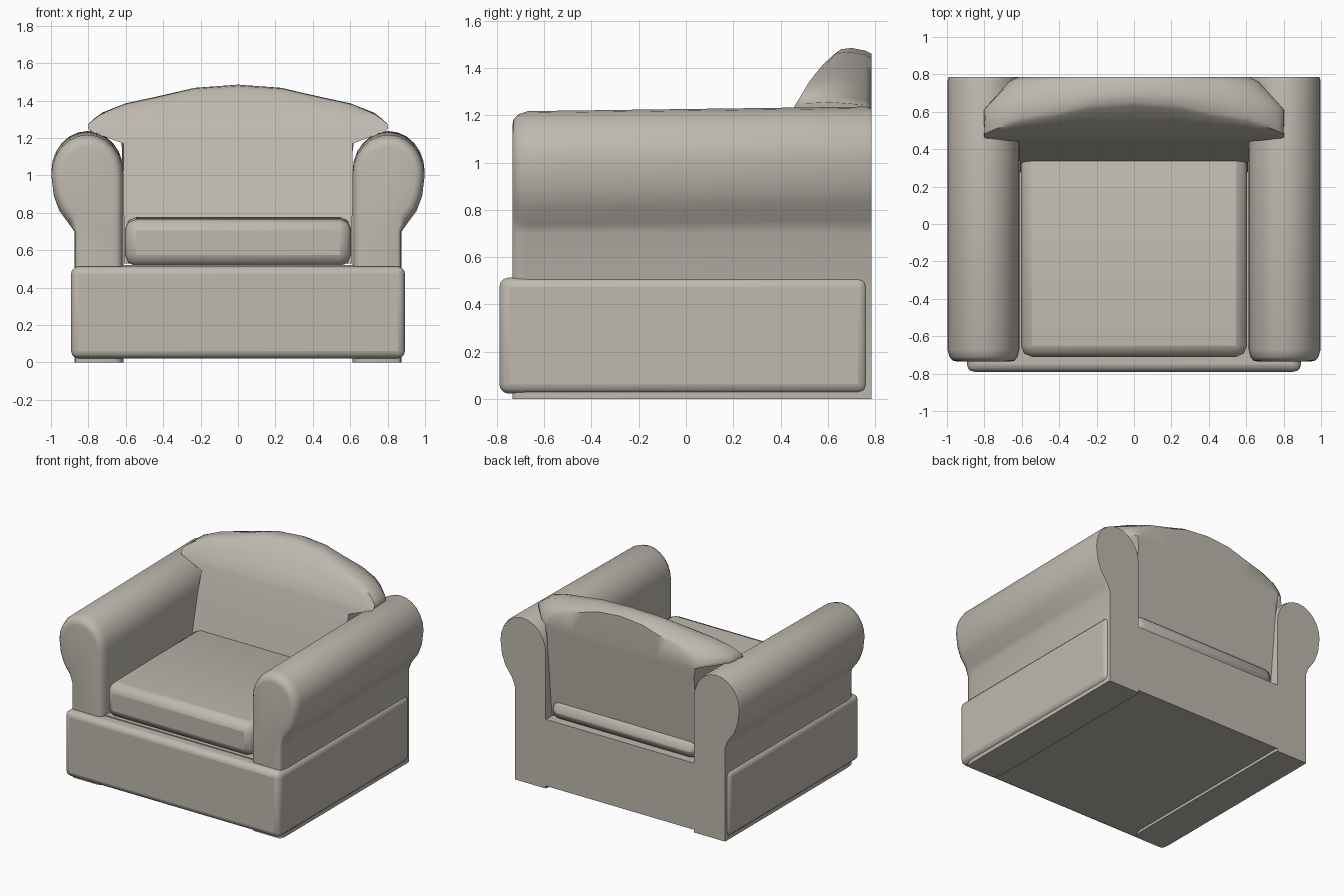
import bpy, bmesh, math

cube = bpy.data.objects.get("Cube")
if cube:
    bpy.data.objects.remove(cube, do_unlink=True)

fabric = bpy.data.materials.new("warm grey fabric")
fabric.use_nodes = True
colour = (0.52, 0.485, 0.43, 1)
fabric.diffuse_color = colour
fabric.node_tree.nodes["Principled BSDF"].inputs["Base Color"].default_value = colour


def finish(name, bm, bevel=0, segments=3, angle=40):
    """Turn a bmesh into a smooth shaded object with optional soft edges."""
    bmesh.ops.recalc_face_normals(bm, faces=bm.faces)
    mesh = bpy.data.meshes.new(name)
    bm.to_mesh(mesh)
    bm.free()
    mesh.materials.append(fabric)
    obj = bpy.data.objects.new(name, mesh)
    bpy.context.collection.objects.link(obj)
    bpy.ops.object.select_all(action='DESELECT')
    obj.select_set(True)
    bpy.context.view_layer.objects.active = obj
    if bevel:
        mod = obj.modifiers.new("soft edges", 'BEVEL')
        mod.width, mod.segments = bevel, segments
        mod.limit_method = 'ANGLE'
        mod.angle_limit = math.radians(50)
    bpy.ops.object.shade_smooth_by_angle(angle=math.radians(angle))
    return obj


def box(name, low, high, bevel=0, segments=3):
    bm = bmesh.new()
    bmesh.ops.create_cube(bm, size=1)
    for v in bm.verts:
        v.co = [a + (c + 0.5) * (b - a) for a, b, c in zip(low, high, v.co)]
    return finish(name, bm, bevel, segments)


def loft(bm, rings):
    """Skin closed rings of equal length and cap both ends."""
    rows = [[bm.verts.new(p) for p in ring] for ring in rings]
    n = len(rows[0])
    for a, b in zip(rows, rows[1:]):
        for i in range(n):
            bm.faces.new((a[i], a[(i + 1) % n], b[(i + 1) % n], b[i]))
    bm.faces.new(rows[0])
    bm.faces.new(rows[-1])


def interp(table, x):
    """Read a value between the points of a small table."""
    for (x0, y0), (x1, y1) in zip(table, table[1:]):
        if x <= x1:
            return y0 + (y1 - y0) * max(0, (x - x0) / (x1 - x0))
    return table[-1][1]


# Base: flat backed core with a padded plinth around it
box("base_core", (-0.63, -0.7, 0.02), (0.63, 0.785, 0.52))
box("base_padding", (-0.893, -0.79, 0.022), (0.893, 0.768, 0.513), 0.04)

# Seat cushion, a little thicker at the back
bm = bmesh.new()
bmesh.ops.create_cube(bm, size=1)
for v in bm.verts:
    x, y, z = v.co
    v.co = (x * 1.21, 0.76 if y > 0 else -0.71,
            0.515 if z < 0 else (0.64 if y > 0 else 0.765))
# level top as far as the backrest, then falling away behind it
bmesh.ops.bisect_plane(bm, geom=bm.verts[:] + bm.edges[:] + bm.faces[:],
                       plane_co=(0, 0.45, 0), plane_no=(0, 1, 0))
for v in bm.verts:
    if abs(v.co.y - 0.45) < 0.01 and v.co.z > 0.6:
        v.co.z = 0.778
finish("seat_cushion", bm, 0.06, 2)

# Rolled arms: one upright panel outline with a scroll on top
panel = [(0.875, 0), (0.875, 0.7), (0.9, 0.755), (0.955, 0.83), (0.985, 0.91)]
scroll = [(0.805 + 0.193 * math.cos(math.radians(a)),
           1.02 + 0.217 * math.sin(math.radians(a))) for a in range(0, 181, 15)]
outline = panel + scroll + [(0.612, 0.6), (0.612, 0)]


def arm_ring(side, y, inset):
    """Arm section, pulled in toward its middle near the front."""
    ring = []
    for x, z in outline:
        nx = x + (0.795 - x) * inset
        nz = z + (1.0 - z) * inset if z > 0.72 else z
        if z > 0.72:
            nz -= 0.02 * (0.785 - y) / 1.5
        ring.append((side * nx, y, nz))
    return ring


for side, name in ((1, "left_arm"), (-1, "right_arm")):
    bm = bmesh.new()
    loft(bm, [arm_ring(side, y, k) for y, k in
              ((-0.735, 0.26), (-0.73, 0.14), (-0.71, 0.055), (-0.67, 0),
               (0.765, 0), (0.785, 0.03))])
    finish(name, bm, angle=50)

# Backrest: leaning front, arched crest, wings resting on the arms
crest = [(0, 1.485), (0.3, 1.468), (0.5, 1.43), (0.75, 1.385),
         (0.9, 1.335), (0.97, 1.29), (1, 1.255)]
lean = [(0.5, 0.27), (0.77, 0.335), (1.0, 0.39), (1.24, 0.46),
        (1.34, 0.52), (1.41, 0.575), (1.47, 0.64)]
width = [(0.5, 0.61), (1.17, 0.612), (1.235, 0.79), (1.27, 0.815), (1.49, 0.815)]
heights = (0.53, 0.8, 1.0, 1.12, 1.17, 1.2, 1.235)


def back_ring(t):
    """Side section of the backrest at t from -1 to 1 across."""
    top = interp(crest, abs(t))
    zs = [h for h in heights] + [1.235 + (top - 1.235) * f for f in (0.3, 0.6, 0.9)]
    front = [(interp(lean, z), z) for z in zs]
    y = front[-1][0]
    back = [(y + 0.025, top - 0.006), (y + (0.785 - y) * 0.45, top),
            (0.76, top - 0.012), (0.785, top - 0.025)]
    back += [(0.785 - 0.065 * (1.235 - z) / 0.7, z) for z in reversed(heights)]
    ring = []
    for y, z in front + back:
        w = interp(width, z)
        if w > 0.62:          # round the rear corners of the wings
            w -= (w - 0.62) * max(0, (y - 0.58) / 0.205) ** 2.5
        ring.append((t * w, y, z))
    return ring


steps = (0, 0.15, 0.3, 0.5, 0.65, 0.75, 0.84, 0.9, 0.95, 0.98, 1)
bm = bmesh.new()
loft(bm, [back_ring(-t) for t in reversed(steps[1:])] + [back_ring(t) for t in steps])
finish("backrest", bm, angle=50)
